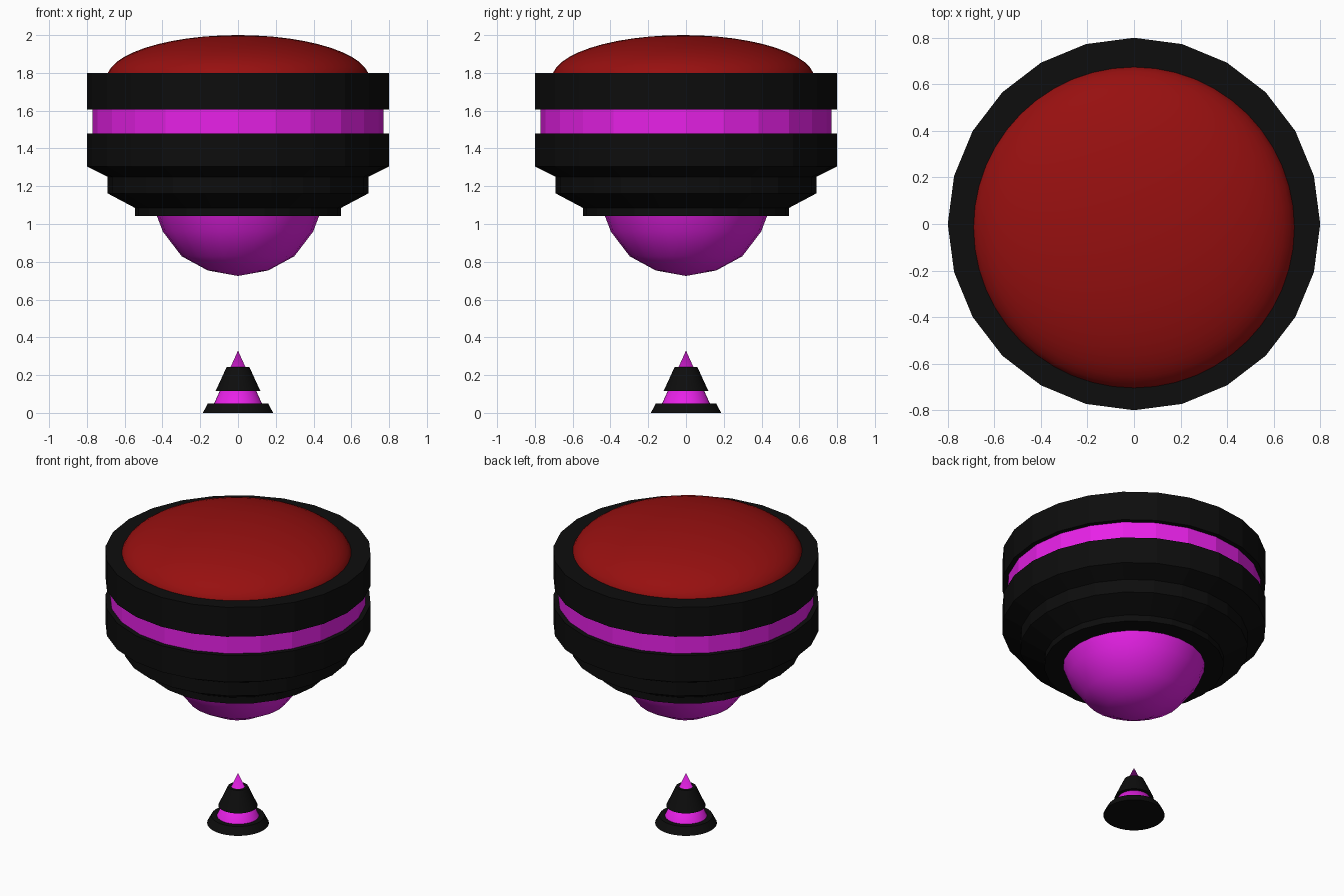
import bpy, bmesh, math

if "Cube" in bpy.data.objects:
    bpy.data.objects.remove(bpy.data.objects["Cube"])


def material(name, rgb):
    m = bpy.data.materials.new(name)
    m.diffuse_color = (*rgb, 1)
    m.use_nodes = True
    m.node_tree.nodes["Principled BSDF"].inputs["Base Color"].default_value = m.diffuse_color
    return m


BLACK = material("black", (0.004, 0.004, 0.004))
MAGENTA = material("magenta", (0.8, 0.015, 0.8))
RED = material("red", (0.31, 0.005, 0.005))


def lathe(name, profile, sides, mat, smooth=False, y=0.0):
    """Turn an (r, z) profile, listed bottom to top, around z and close its ends."""
    bm = bmesh.new()
    rings = []
    for r, z in profile:
        if r < 1e-5:
            rings.append([bm.verts.new((0, 0, z))])
        else:
            rings.append([bm.verts.new((r * math.cos(math.tau * i / sides),
                                        r * math.sin(math.tau * i / sides), z))
                          for i in range(sides)])
    for a, b in zip(rings, rings[1:]):
        for i in range(sides):
            j = (i + 1) % sides
            if len(a) == 1:
                bm.faces.new((a[0], b[j], b[i]))
            elif len(b) == 1:
                bm.faces.new((a[i], a[j], b[0]))
            else:
                bm.faces.new((a[i], a[j], b[j], b[i]))
    if len(rings[0]) > 1:
        bm.faces.new(rings[0][::-1])
    if len(rings[-1]) > 1:
        bm.faces.new(rings[-1])
    mesh = bpy.data.meshes.new(name)
    bm.to_mesh(mesh)
    bm.free()
    mesh.materials.append(mat)
    ob = bpy.data.objects.new(name, mesh)
    ob.location.y = y
    bpy.context.collection.objects.link(ob)
    if smooth:
        bpy.ops.object.select_all(action='DESELECT')
        ob.select_set(True)
        bpy.context.view_layer.objects.active = ob
        bpy.ops.object.shade_smooth_by_angle(angle=math.radians(35))
    return ob


# Faceted hull: upper ring, recessed glowing band, stepped lower hull
lathe("upper_ring", [(0.8, 1.605), (0.8, 1.8)], 24, BLACK)
lathe("glow_band", [(0.77, 1.48), (0.77, 1.605)], 24, MAGENTA)
lathe("lower_hull", [(0.545, 1.043), (0.545, 1.085), (0.69, 1.162), (0.69, 1.25),
                     (0.8, 1.305), (0.8, 1.48)], 24, BLACK)

# Shallow red dome on top, set slightly forward
dome = [(0.695 * math.cos(t), 1.77 + 0.23 * math.sin(t))
        for t in (math.pi / 2 * i / 12 for i in range(13))]
lathe("top_dome", dome, 48, RED, True, y=-0.015)

# Magenta bulb under the hull
lathe("lower_bulb", [(0, 0.725), (0.16, 0.754), (0.298, 0.829), (0.398, 0.96),
                     (0.432, 1.05)], 24, MAGENTA, True)

# Small floating cone below, with black base and collar
lathe("cone_core", [(0.14, 0.02), (0, 0.33)], 32, MAGENTA, True)
lathe("cone_base", [(0.186, 0), (0.16, 0.05)], 32, BLACK, True)
lathe("cone_collar", [(0.118, 0.117), (0.06, 0.243)], 32, BLACK, True)
